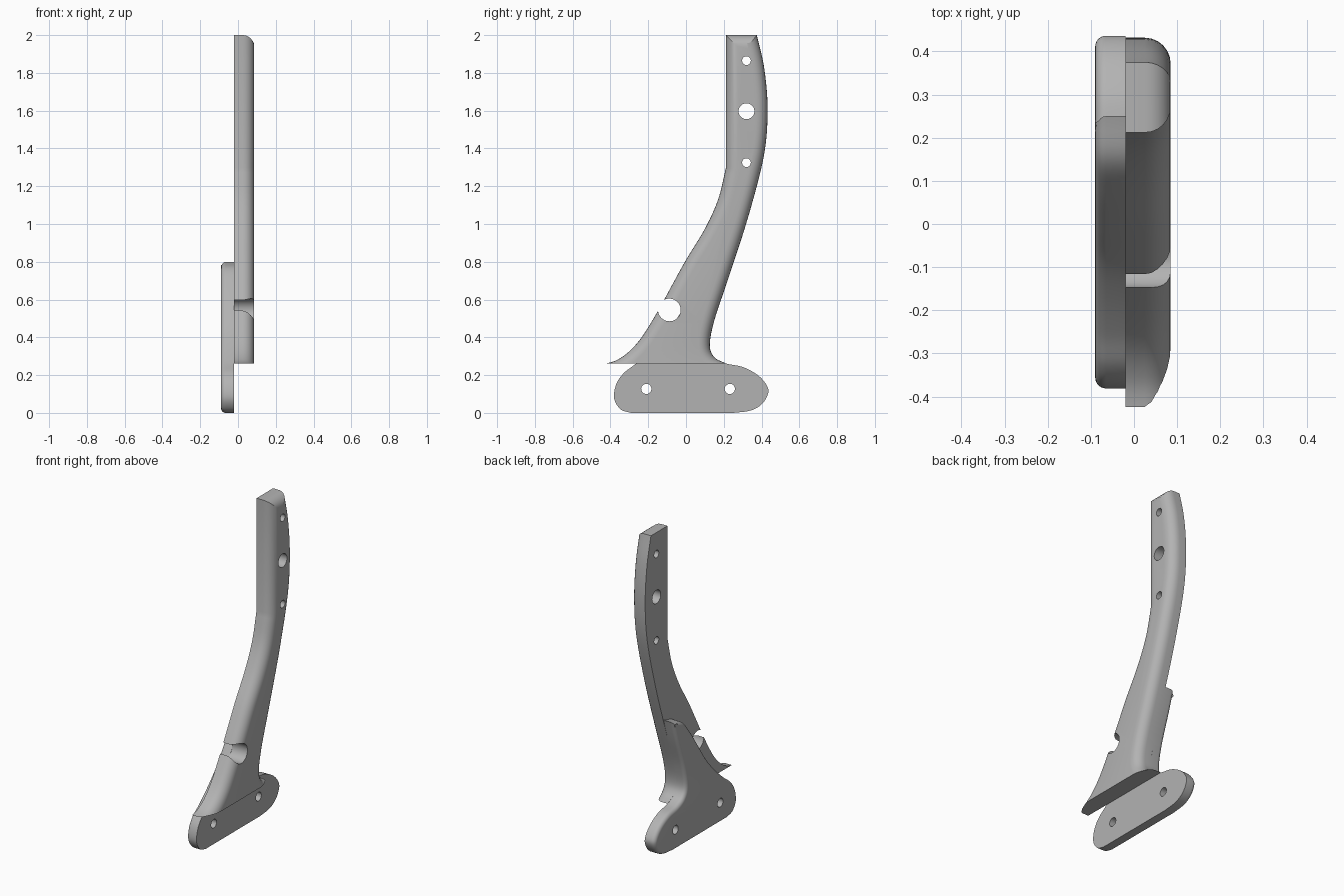
import bpy, bmesh, math
from mathutils import Vector

cube = bpy.data.objects.get("Cube")
if cube:
    bpy.data.objects.remove(cube, do_unlink=True)

grey = bpy.data.materials.new("plain grey")
grey.use_nodes = True
colour = (0.45, 0.45, 0.45, 1)
grey.diffuse_color = colour
grey.node_tree.nodes["Principled BSDF"].inputs["Base Color"].default_value = colour


def spline(points, steps=6):
    """Smooth curve through the points, leaving out the last one."""
    p = [Vector(q) for q in points]
    if len(p) == 2:
        return p[:1]
    p = [2 * p[0] - p[1]] + p + [2 * p[-1] - p[-2]]
    out = []
    for a, b, c, d in zip(p, p[1:], p[2:], p[3:]):
        for i in range(steps):
            t = i / steps
            out.append(0.5 * (2 * b + (c - a) * t + (2 * a - 5 * b + 4 * c - d) * t * t
                              + (3 * b - a - 3 * c + d) * t ** 3))
    return out


def rounded_plate(name, sections, flat_x, round_x, radius, cut_z=None):
    """Extrude a side outline along x and round the rim on the round_x side."""
    outline = [q for s in sections for q in spline(s)]
    bm = bmesh.new()
    rims = [[bm.verts.new((x, y, z)) for y, z in outline] for x in (flat_x, round_x)]
    bm.faces.new(rims[0])
    bm.faces.new(rims[1])
    n = len(outline)
    for i in range(n):
        j = (i + 1) % n
        bm.faces.new((rims[0][i], rims[0][j], rims[1][j], rims[1][i]))
    bmesh.ops.recalc_face_normals(bm, faces=bm.faces)
    rim = [e for e in bm.edges if all(abs(v.co.x - round_x) < 1e-6 for v in e.verts)]
    bmesh.ops.bevel(bm, geom=rim, offset=radius, segments=6, profile=0.5,
                    affect='EDGES', clamp_overlap=False)
    # Slice off everything under the flat lower face
    if cut_z is not None:
        geom = bm.verts[:] + bm.edges[:] + bm.faces[:]
        cut = bmesh.ops.bisect_plane(bm, geom=geom, plane_co=(0, 0, cut_z),
                                     plane_no=(0, 0, 1), clear_inner=True)
        edges = [g for g in cut["geom_cut"] if isinstance(g, bmesh.types.BMEdge)]
        bmesh.ops.edgeloop_fill(bm, edges=edges)
    bmesh.ops.recalc_face_normals(bm, faces=bm.faces)
    mesh = bpy.data.meshes.new(name)
    bm.to_mesh(mesh)
    bm.free()
    mesh.materials.append(grey)
    obj = bpy.data.objects.new(name, mesh)
    bpy.context.collection.objects.link(obj)
    return obj


def drill(obj, holes):
    """Cut round holes along x, then shade smooth with sharp edges kept."""
    bpy.ops.object.select_all(action='DESELECT')
    obj.select_set(True)
    bpy.context.view_layer.objects.active = obj
    for y, z, r in holes:
        bpy.ops.mesh.primitive_cylinder_add(vertices=40, radius=r, depth=1, location=(0, y, z),
                                            rotation=(0, math.pi / 2, 0))
        cutter = bpy.context.object
        cutter.name = "hole_cutter"
        cutter.hide_render = True
        cutter.data.materials.append(grey)
        bpy.ops.object.select_all(action='DESELECT')
        obj.select_set(True)
        bpy.context.view_layer.objects.active = obj
        mod = obj.modifiers.new("hole", 'BOOLEAN')
        mod.operation = 'DIFFERENCE'
        mod.solver = 'EXACT'
        mod.object = cutter
        bpy.ops.object.modifier_apply(modifier=mod.name)
        bpy.data.objects.remove(cutter, do_unlink=True)
    bpy.ops.object.shade_smooth_by_angle(angle=math.radians(30))


# Tall curved arm
back_edge = [(.375, 2), (.415, 1.82), (.432, 1.6), (.412, 1.36), (.33, 1.04),
             (.23, .73), (.15, .49), (.126, .36), (.15, .295), (.21, .262)]
arm = rounded_plate("curved_arm", [
    [(.212, 2), (.375, 2)],
    back_edge,
    [(.21, .262), (.32, .25)], [(.32, .25), (.32, .1)],
    [(.32, .1), (-.62, .1)], [(-.62, .1), (-.62, .25)],
    [(-.62, .25), (-.435, .26), (-.34, .295), (-.25, .38), (-.16, .52), (-.08, .665),
     (0, .81), (.1, .975), (.17, 1.13), (.212, 1.3)],
    [(.212, 1.3), (.212, 2)],
], -.02, .085, .06, cut_z=.262)
drill(arm, [(.32, 1.865, .023), (.32, 1.597, .042), (.32, 1.325, .023), (-.088, .545, .06)])

# Foot plate with the neck that runs up behind the arm
foot = rounded_plate("foot_plate", [
    [(.25, .8), (.21, .67), (.15, .49), (.126, .36), (.15, .295), (.21, .262),
     (.3, .243), (.38, .2), (.428, .145), (.434, .1), (.4, .045), (.34, .012), (.25, 0)],
    [(.25, 0), (-.29, 0)],
    [(-.29, 0), (-.345, .018), (-.38, .075), (-.37, .15), (-.33, .21), (-.26, .265),
     (-.17, .35), (-.09, .44), (-.015, .55), (.075, .68), (.15, .765), (.25, .8)],
], -.02, -.09, .025)
drill(foot, [(-.21, .127, .027), (.232, .127, .027)])
